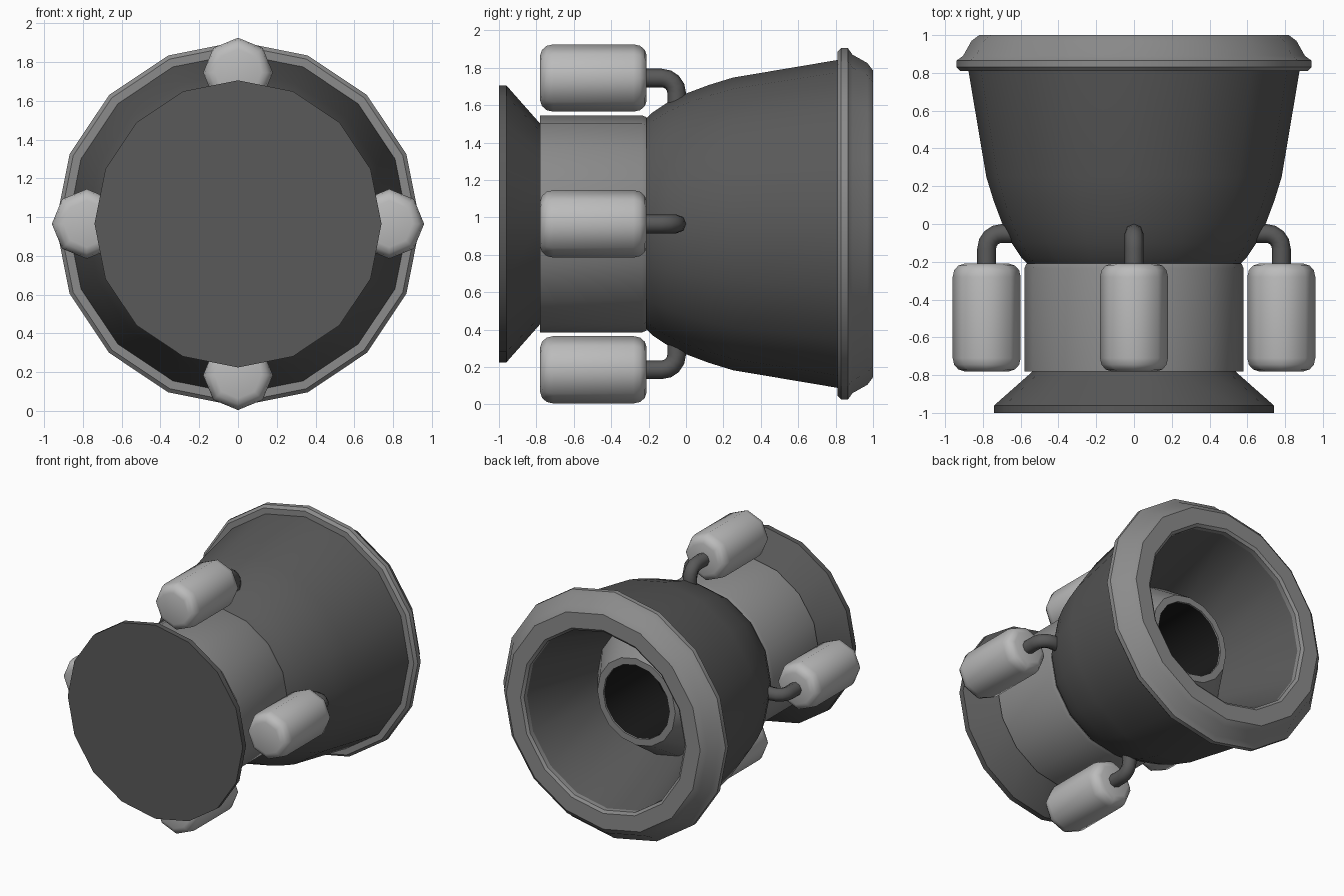
import bpy, bmesh
from math import cos, sin, pi

if "Cube" in bpy.data.objects:
    bpy.data.objects.remove(bpy.data.objects["Cube"])

CZ = 0.965  # height of the engine axis


def grey(name, v):
    m = bpy.data.materials.new(name)
    m.diffuse_color = (v, v, v, 1)
    m.use_nodes = True
    m.node_tree.nodes["Principled BSDF"].inputs["Base Color"].default_value = m.diffuse_color
    return m


DARK, MID, LIGHT, BLACK = (grey("dark", 0.10), grey("mid", 0.26),
                           grey("light", 0.50), grey("black", 0.01))


def finish(name, bm, mat, angle=32):
    bmesh.ops.remove_doubles(bm, verts=bm.verts, dist=1e-5)
    bmesh.ops.recalc_face_normals(bm, faces=bm.faces)
    me = bpy.data.meshes.new(name)
    bm.to_mesh(me)
    bm.free()
    me.materials.append(mat)
    ob = bpy.data.objects.new(name, me)
    bpy.context.collection.objects.link(ob)
    bpy.ops.object.select_all(action='DESELECT')
    ob.select_set(True)
    bpy.context.view_layer.objects.active = ob
    bpy.ops.object.shade_smooth_by_angle(angle=angle * pi / 180)
    return ob


def lathe(name, profile, mat, sides=16, cx=0, cz=CZ, turn=0, closed=False, angle=32):
    """Revolve (y, radius) points around a y-parallel axis; r = 0 ends close the solid."""
    bm = bmesh.new()
    rings = [[bm.verts.new((cx + r * cos(turn + 2 * pi * i / sides), y,
                            cz + r * sin(turn + 2 * pi * i / sides)))
              for i in range(sides)] for y, r in profile]
    pairs = list(zip(rings, rings[1:])) + ([(rings[-1], rings[0])] if closed else [])
    for a, b in pairs:
        for i in range(sides):
            j = (i + 1) % sides
            bm.faces.new((a[i], a[j], b[j], b[i]))
    return finish(name, bm, mat, angle)


def pipe(name, a):
    """Elbow pipe from a tank's rear end into the bell, at angle a around the axis."""
    R, yb, bend, r, n = 0.78, -0.05, 0.08, 0.05, 8
    path = [(-0.24, R, 0)]
    for k in range(5):
        t = pi / 2 * k / 4
        path.append((yb - bend + bend * sin(t), R - bend + bend * cos(t), t))
    path.append((yb, 0.62, pi / 2))
    bm = bmesh.new()
    rings = []
    for y, rad, t in path:
        ring = []
        for i in range(n):
            u, v = r * cos(2 * pi * i / n), r * sin(2 * pi * i / n)
            d, yy = rad + u * cos(t), y + u * sin(t)
            ring.append(bm.verts.new((d * cos(a) - v * sin(a), yy,
                                      CZ + d * sin(a) + v * cos(a))))
        rings.append(ring)
    for p, q in zip(rings, rings[1:]):
        for i in range(n):
            bm.faces.new((p[i], p[(i + 1) % n], q[(i + 1) % n], q[i]))
    bm.faces.new(rings[0])
    bm.faces.new(rings[-1])
    finish(name, bm, DARK, 50)


# Front mounting plate, flaring forward from the body
lathe("mount_plate", [(-1, 0), (-1, 0.74), (-0.96, 0.74), (-0.77, 0.525), (-0.77, 0)], DARK)

# Body drum
lathe("body_drum", [(-0.78, 0), (-0.78, 0.58), (-0.235, 0.58), (-0.21, 0.57), (-0.21, 0)], MID)

# Bell shell, outer skin and inner wall
lathe("bell", [(-0.21, 0.565), (-0.18, 0.595), (-0.1, 0.648), (0, 0.697), (0.12, 0.742),
               (0.25, 0.782), (0.82, 0.878), (0.97, 0.80), (0.97, 0.69),
               (0.35, 0.49), (-0.1, 0.40)], DARK, closed=True)

# Rim around the bell mouth
lathe("bell_rim", [(0.81, 0.86), (0.81, 0.92), (0.83, 0.94), (0.865, 0.94), (0.89, 0.905),
                   (0.97, 0.86), (1.0, 0.82), (1.0, 0.70), (0.985, 0.68), (0.95, 0.68)],
      MID, closed=True)

# Inner nozzle with a dark bore
lathe("inner_nozzle", [(-0.15, 0.50), (0.35, 0.50), (0.60, 0.33), (0.60, 0.28), (-0.15, 0.28)],
      MID, closed=True)
lathe("nozzle_bore", [(0.59, 0.279), (0.0, 0.279), (0.0, 0)], BLACK)

# Four tanks with elbow pipes
tank = [(-0.78, 0), (-0.78, 0.12), (-0.77, 0.15), (-0.745, 0.172), (-0.71, 0.18),
        (-0.28, 0.18), (-0.245, 0.172), (-0.22, 0.15), (-0.21, 0.12), (-0.21, 0)]
for k, side in enumerate(("right", "top", "left", "bottom")):
    a = k * pi / 2
    lathe("tank_" + side, tank, LIGHT, 8, 0.78 * cos(a), CZ + 0.78 * sin(a), angle=50)
    pipe("pipe_" + side, a)
